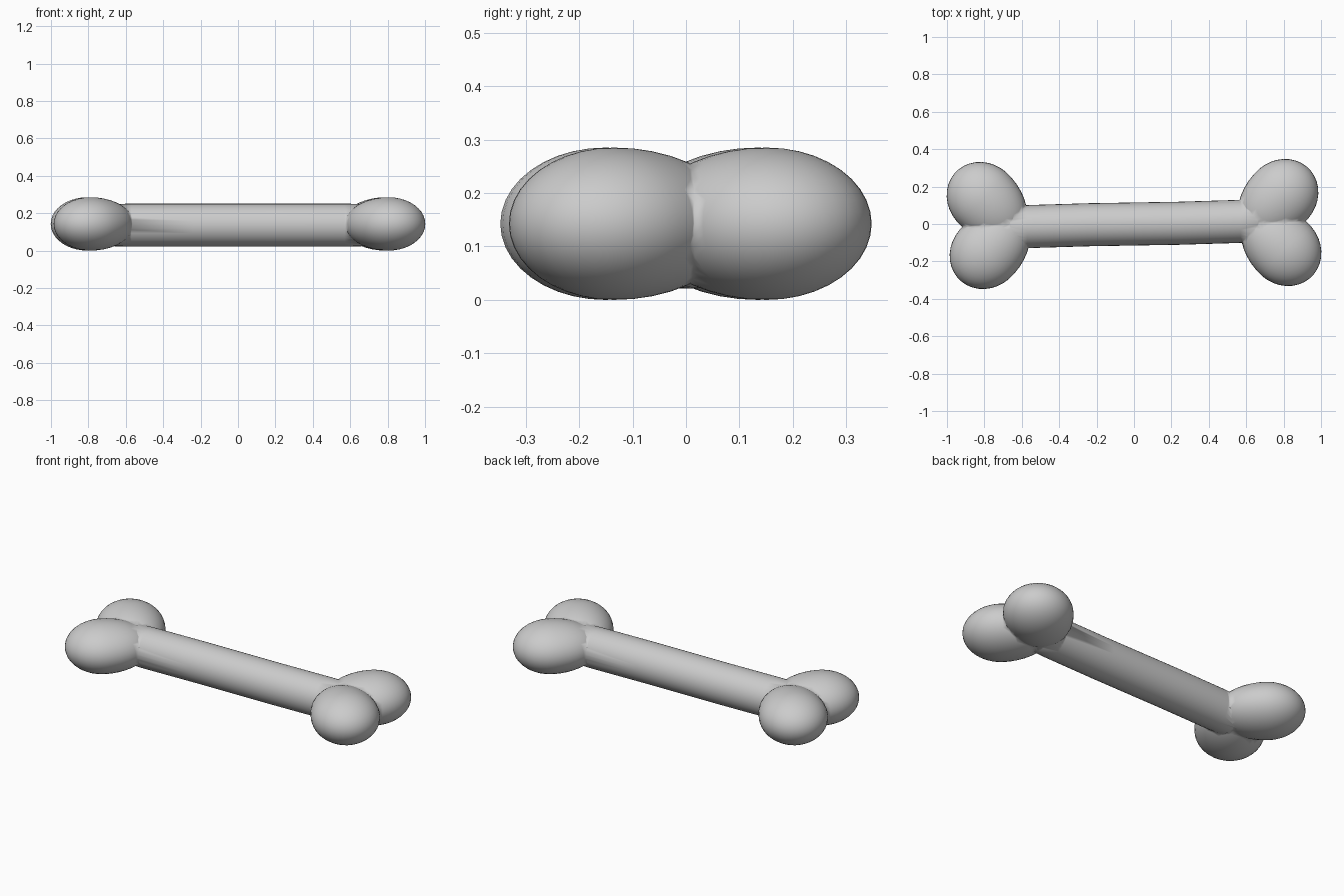
import bpy, bmesh, math
from mathutils import Vector

if "Cube" in bpy.data.objects:
    bpy.data.objects.remove(bpy.data.objects["Cube"])

MID_Z = 0.1425


def new_object(name, bm):
    bmesh.ops.recalc_face_normals(bm, faces=bm.faces[:])
    mesh = bpy.data.meshes.new(name)
    bm.to_mesh(mesh)
    bm.free()
    mesh.shade_smooth()
    obj = bpy.data.objects.new(name, mesh)
    bpy.context.collection.objects.link(obj)
    return obj


def lobe(name, x, y):
    """Flattened egg whose long end points diagonally into the shaft."""
    bm = bmesh.new()
    bmesh.ops.create_uvsphere(bm, u_segments=36, v_segments=20, radius=1)
    inward = Vector((-math.copysign(1, x), -math.copysign(1, y), 0)).normalized()
    side = Vector((-inward.y, inward.x, 0))
    for v in bm.verts:
        u, s, z = v.co.dot(inward), v.co.dot(side), v.co.z
        u *= 0.273 if u > 0 else 0.206
        v.co = Vector((x, y, MID_Z)) + inward * u + side * s * 0.187
        v.co.z += z * 0.1425
    return new_object(name, bm)


# Shaft: round tube with a slight S-bend
bm = bmesh.new()
stations = [(-0.70, -0.017, 0.09), (-0.66, -0.016, 0.113), (-0.57, -0.014, 0.115),
            (-0.24, -0.004, 0.115), (0.24, 0.004, 0.115), (0.57, 0.014, 0.115),
            (0.66, 0.016, 0.113), (0.70, 0.017, 0.09)]
SIDES = 32
rings = []
for x, y, r in stations:
    angles = [2 * math.pi * i / SIDES for i in range(SIDES)]
    rings.append([bm.verts.new((x, y + r * math.cos(a), 0.136 + r * math.sin(a)))
                  for a in angles])
for a, b in zip(rings, rings[1:]):
    for i in range(SIDES):
        j = (i + 1) % SIDES
        bm.faces.new((a[i], a[j], b[j], b[i]))
bm.faces.new(rings[0])
bm.faces.new(rings[-1])
bone = new_object("bone", bm)

# Knobs: the two ends are half-turn copies of each other
for end, sign in (("right", 1), ("left", -1)):
    for part, x, y in (("long_knob", 0.789, 0.151), ("short_knob", 0.805, -0.135)):
        knob = lobe(f"{end}_{part}", sign * x, sign * y)
        # Fuse the knob into the shaft
        mod = bone.modifiers.new(knob.name, 'BOOLEAN')
        mod.operation = 'UNION'
        mod.solver = 'EXACT'
        mod.object = knob
        knob.hide_render = True
        knob.hide_set(True)
